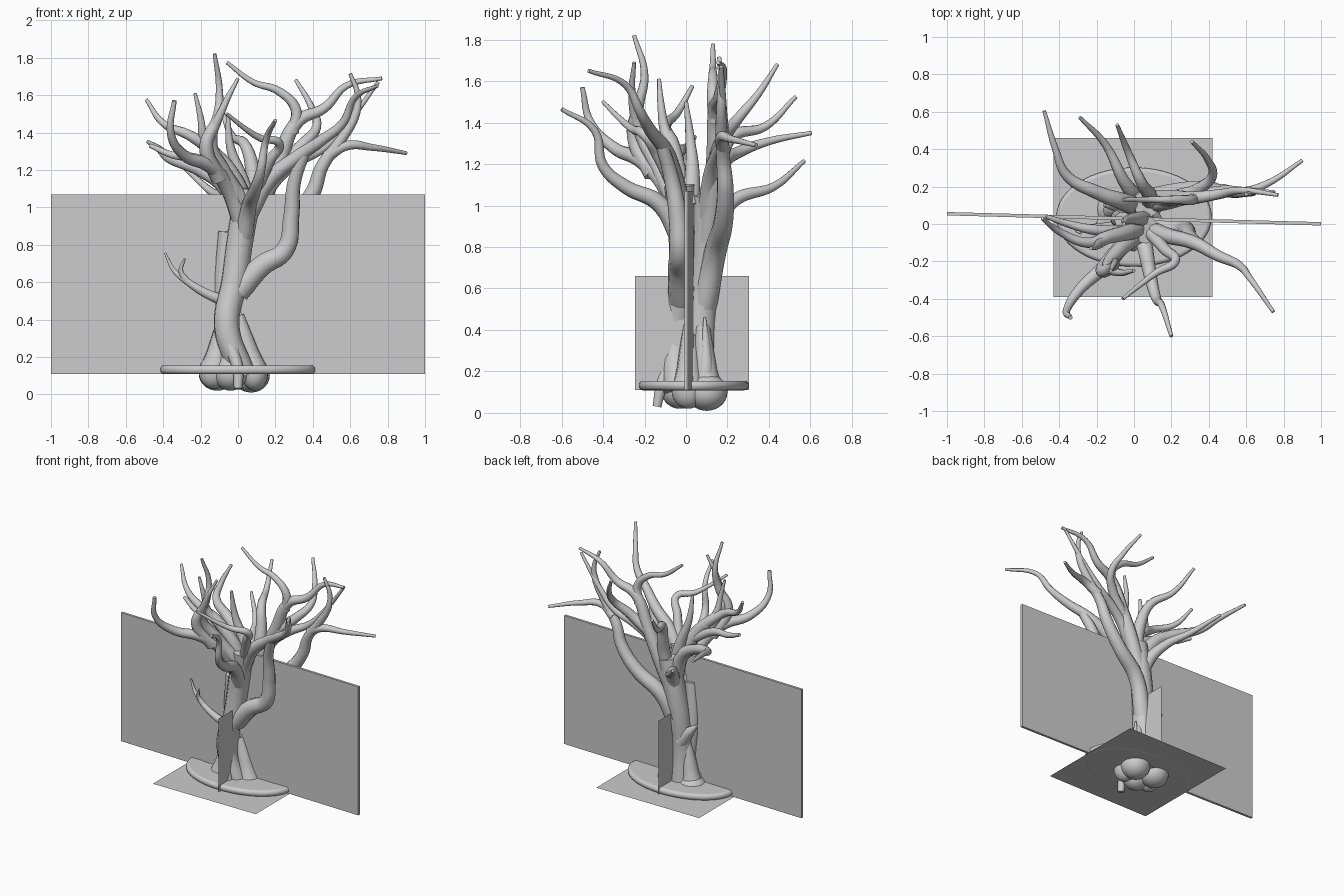
import bpy, math


def finish(o, name):
    o.name = name
    bpy.ops.object.select_all(action='DESELECT')
    o.select_set(True)
    bpy.context.view_layer.objects.active = o
    if o.type == 'CURVE':
        bpy.ops.object.convert(target='MESH')
    bpy.ops.object.shade_smooth_by_angle(angle=math.radians(50))


def limb(name, pts, r0, r1):
    """Tapered smooth tube through pts, radius r0 at the start and r1 at the tip."""
    cu = bpy.data.curves.new(name, 'CURVE')
    cu.dimensions = '3D'
    cu.bevel_depth = 1.0
    cu.bevel_resolution = 3
    cu.resolution_u = 7
    cu.use_fill_caps = True
    sp = cu.splines.new('BEZIER')
    sp.bezier_points.add(len(pts) - 1)
    for i, (b, p) in enumerate(zip(sp.bezier_points, pts)):
        b.co = p
        b.handle_left_type = b.handle_right_type = 'AUTO'
        b.radius = r0 + (r1 - r0) * i / (len(pts) - 1)
    o = bpy.data.objects.new(name, cu)
    bpy.context.collection.objects.link(o)
    finish(o, name)


def blob(name, loc, size):
    bpy.ops.mesh.primitive_uv_sphere_add(segments=24, ring_count=14, location=loc)
    o = bpy.context.object
    o.scale = size
    finish(o, name)


def sheet(name, corners):
    me = bpy.data.meshes.new(name)
    me.from_pydata(corners, [], [range(len(corners))])
    bpy.context.collection.objects.link(bpy.data.objects.new(name, me))


# Flat panels
bpy.ops.mesh.primitive_cube_add(size=1, location=(0, .028, .59))
back = bpy.context.object
back.name = "back_panel"
back.scale = (2, .018, .96)
back.rotation_euler.z = -.027
sheet("ground_sheet", [(-.43, -.39, .11), (.42, -.39, .11), (.42, .46, .11), (-.43, .46, .11)])
sheet("front_sheet", [(-.3, .022, .11), (.31, .006, .11), (.31, .006, .72), (-.3, .022, .72)])
sheet("cross_sheet", [(.012, -.245, .11), (.012, .305, .11), (.012, .305, .66), (.012, -.245, .66)])

# Rounded oval base
bpy.ops.mesh.primitive_cylinder_add(vertices=64, radius=1, depth=1, location=(0, .037, .132))
base = bpy.context.object
base.scale = (.415, .265, .046)
bpy.ops.object.transform_apply(location=False, rotation=False, scale=True)
bev = base.modifiers.new("round", 'BEVEL')
bev.width, bev.segments = .02, 4
bev.limit_method = 'ANGLE'
finish(base, "oval_base")

# Root bulbs, each flaring up into the trunk
for i, (loc, size, top) in enumerate([
        ((.07, .10, .10), (.10, .10, .09), (.03, .08, .42)), ((-.11, .08, .11), (.10, .10, .09), (-.05, .07, .45)),
        ((-.04, -.03, .11), (.09, .09, .09), (-.06, -.02, .4)), ((.09, .01, .11), (.07, .08, .09), (.0, .02, .42)),
        ((-.13, -.01, .12), (.08, .07, .09), (-.07, .0, .42))]):
    blob(f"root_bulb_{i}", loc, size)
    mid = [a * .65 + b * .35 for a, b in zip(loc, top)]
    limb(f"root_flare_{i}", [loc, mid, top], .08, .035)
limb("front_root", [(0, -.14, .03), (0, -.12, .13), (-.04, -.08, .27), (-.06, -.05, .45)], .022, .045)
limb("root_spike", [(.08, .09, .1), (.08, .095, .22), (.07, .095, .33), (.06, .09, .46)], .055, .006)

# Twisted trunk stems
limb("front_stem", [(.03, -.04, .1), (-.06, -.05, .36), (-.02, -.02, .6), (.01, -.01, .82), (.06, -.03, 1.1)], .068, .075)
limb("rear_stem", [(-.02, .09, .1), (-.02, .07, .35), (-.01, .085, .6), (.02, .1, .8), (.07, .11, 1.05)], .075, .075)
limb("left_stem", [(-.09, .04, .12), (-.06, .03, .3), (-.08, .03, .55), (-.06, .02, .87)], .055, .045)
limb("rear_knob", [(-.03, .09, .45), (-.1, .1, .53), (-.16, .1, .59)], .06, .01)

# Right-hand limbs
limb("right_limb", [(0, -.02, .55), (.13, -.03, .69), (.25, -.03, .77), (.285, -.04, .95), (.3, -.07, 1.13),
     (.36, -.12, 1.3)], .065, .03)
limb("right_front_branch", [(.05, -.01, .95), (.17, -.06, 1.15), (.32, -.1, 1.27), (.45, -.17, 1.36),
     (.56, -.22, 1.45), (.62, -.29, 1.58), (.745, -.47, 1.65)], .05, .01)
limb("far_right_limb", [(0, .09, .52), (.1, .14, .77), (.28, .18, .92), (.4, .19, 1.08), (.45, .18, 1.22),
     (.55, .17, 1.36), (.63, .17, 1.5), (.64, .17, 1.6), (.6, .16, 1.715)], .06, .01)
limb("far_right_twig", [(.47, .18, 1.27), (.58, .17, 1.33), (.72, .22, 1.32), (.9, .34, 1.29)], .035, .01)
limb("tall_right_branch", [(.03, .1, .8), (.12, .13, 1.02), (.22, .14, 1.25), (.32, .14, 1.46), (.46, .16, 1.53),
     (.58, .18, 1.65), (.77, .155, 1.69)], .06, .01)
limb("inner_top_twig", [(.29, .14, 1.4), (.31, .13, 1.52), (.22, .13, 1.62), (.08, .13, 1.67), (-.06, .13, 1.775)], .035, .01)
limb("right_rear_twig", [(.22, .14, 1.22), (.35, .19, 1.34), (.42, .26, 1.43), (.39, .35, 1.54), (.31, .44, 1.68)], .04, .01)
limb("right_joining_twig", [(.08, .1, .95), (.2, .12, 1.15), (.33, .15, 1.25), (.46, .18, 1.32), (.6, .18, 1.47),
     (.75, .17, 1.67)], .045, .01)

# Front limbs
limb("front_branch", [(.03, -.02, .83), (.06, -.13, 1.01), (.09, -.29, 1.09), (.12, -.4, 1.19), (.15, -.44, 1.36),
     (.2, -.6, 1.465)], .05, .01)
limb("front_twig", [(.08, -.04, 1.05), (.17, -.14, 1.25), (.22, -.2, 1.34), (.12, -.26, 1.37), (.04, -.32, 1.42),
     (-.06, -.4, 1.5)], .035, .009)
limb("left_front_branch", [(.03, -.02, .9), (-.05, -.1, 1.1), (-.15, -.22, 1.22), (-.29, -.35, 1.28),
     (-.36, -.46, 1.4), (-.34, -.5, 1.57)], .055, .012)
limb("top_branch", [(-.1, -.16, 1.15), (-.17, -.25, 1.33), (-.11, -.23, 1.48), (-.1, -.2, 1.63), (-.125, -.25, 1.82)], .045, .01)
limb("top_inner_branch", [(.04, -.04, 1.0), (-.08, -.14, 1.2), (-.14, -.22, 1.35), (-.08, -.26, 1.53), (0, -.25, 1.69)], .05, .009)

# Left limbs
limb("left_branch", [(.05, 0, .95), (-.02, -.04, 1.15), (-.14, -.07, 1.3), (-.25, -.1, 1.38), (-.4, -.04, 1.45),
     (-.49, .03, 1.575)], .055, .01)
limb("left_upright_twig", [(-.12, -.06, 1.27), (-.18, -.1, 1.36), (-.2, -.12, 1.48), (-.23, -.13, 1.61)], .035, .009)
limb("left_low_twig", [(-.02, -.04, 1.15), (-.22, -.03, 1.26), (-.35, .0, 1.28), (-.47, .04, 1.33)], .035, .012)
limb("middle_twig", [(.06, .02, 1.0), (.02, .03, 1.15), (-.04, .02, 1.32), (-.055, .0, 1.5)], .05, .01)

# Rear limbs
limb("rear_left_branch", [(.03, .09, .88), (-.06, .12, 1.1), (-.2, .17, 1.2), (-.36, .26, 1.26), (-.42, .4, 1.31),
     (-.48, .605, 1.35)], .055, .01)
limb("rear_low_branch", [(.02, .08, .74), (0, .15, .93), (-.06, .24, 1.03), (-.15, .42, 1.09), (-.29, .57, 1.215)], .055, .01)
limb("rear_high_branch", [(.08, .11, .95), (.08, .16, 1.18), (.04, .22, 1.33), (-.03, .38, 1.38), (-.09, .53, 1.525)], .05, .01)

# Small forked twig low on the trunk
limb("low_twig", [(-.07, -.01, .5), (-.17, -.02, .54), (-.28, -.02, .61), (-.34, -.01, .66), (-.39, .0, .755)], .032, .006)
limb("low_twig_fork", [(-.27, -.02, .6), (-.305, -.03, .66), (-.285, -.05, .725)], .02, .006)
